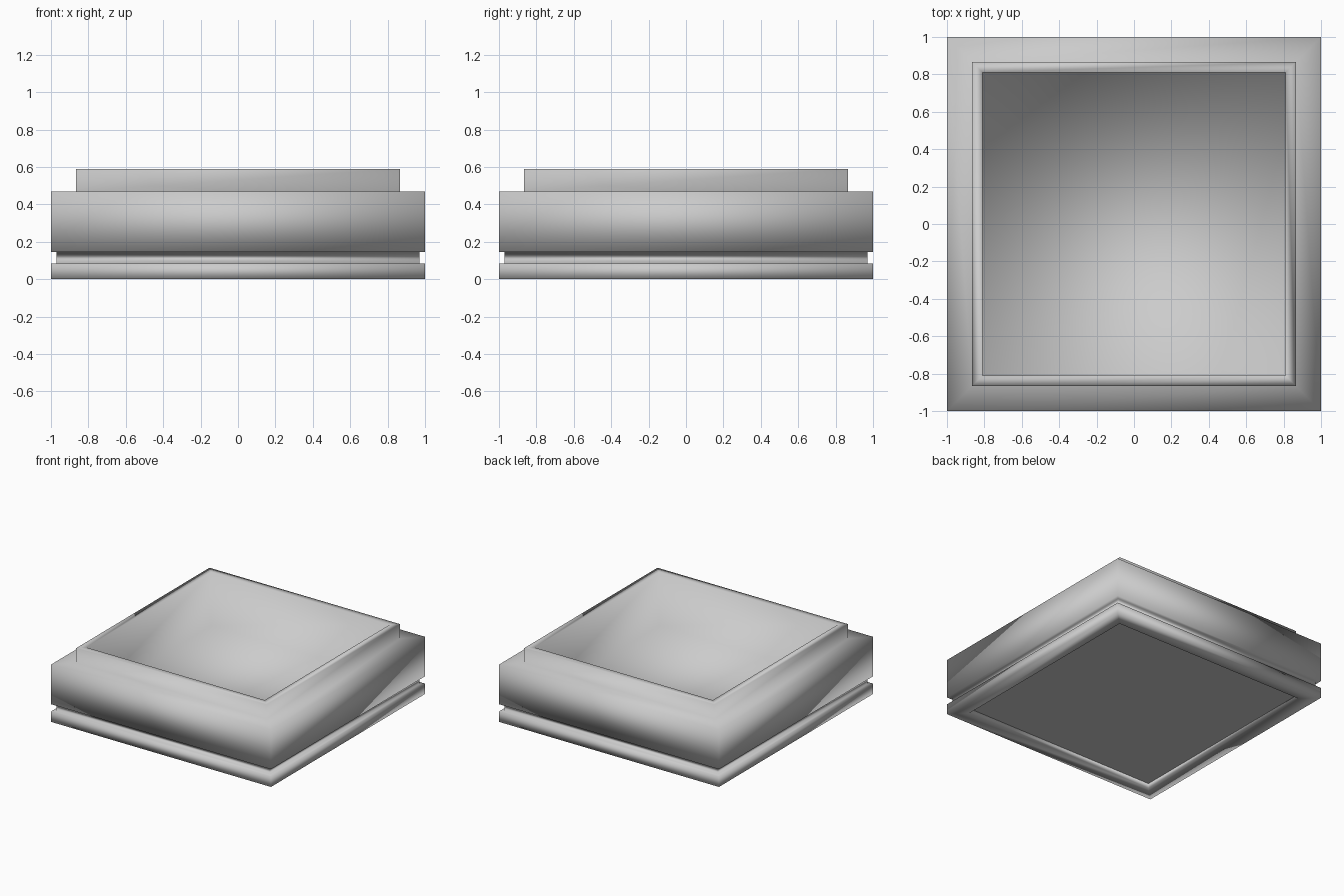
import bpy, bmesh

if "Cube" in bpy.data.objects:
    bpy.data.objects.remove(bpy.data.objects["Cube"])


def square_loft(name, profile, cap_start=False, cap_end=False):
    """Sweep a (half width, height) profile around a square."""
    bm = bmesh.new()
    rings = [[bm.verts.new((sx * r, sy * r, z))
              for sx, sy in ((-1, -1), (1, -1), (1, 1), (-1, 1))]
             for r, z in profile]
    for a, b in zip(rings, rings[1:]):
        for i in range(4):
            j = (i + 1) % 4
            bm.faces.new((a[i], a[j], b[j], b[i]))
    if cap_start:
        bm.faces.new(rings[0][::-1])
    if cap_end:
        bm.faces.new(rings[-1])
    for f in bm.faces:
        f.smooth = True
    mesh = bpy.data.meshes.new(name)
    bm.to_mesh(mesh)
    bm.free()
    ob = bpy.data.objects.new(name, mesh)
    bpy.context.collection.objects.link(ob)
    return ob


# Tray: foot, shadow groove, thick body, stepped rim and hollow inside
square_loft("square_tray", [
    (0.88, 0.04), (0.88, 0.0),       # recessed underside
    (1.0, 0.0), (1.0, 0.085),        # foot slab
    (0.97, 0.085), (0.97, 0.145),    # groove
    (1.0, 0.145), (1.0, 0.47),       # body
    (0.865, 0.47), (0.865, 0.59),    # raised rim
    (0.81, 0.59), (0.81, 0.15),      # inner wall and floor
], cap_end=True)

# Flat panel closing the underside recess
panel = square_loft("bottom_panel", [(0.88, 0.04), (0.88, 0.05)],
                    cap_start=True, cap_end=True)
for p in panel.data.polygons:
    p.use_smooth = False
